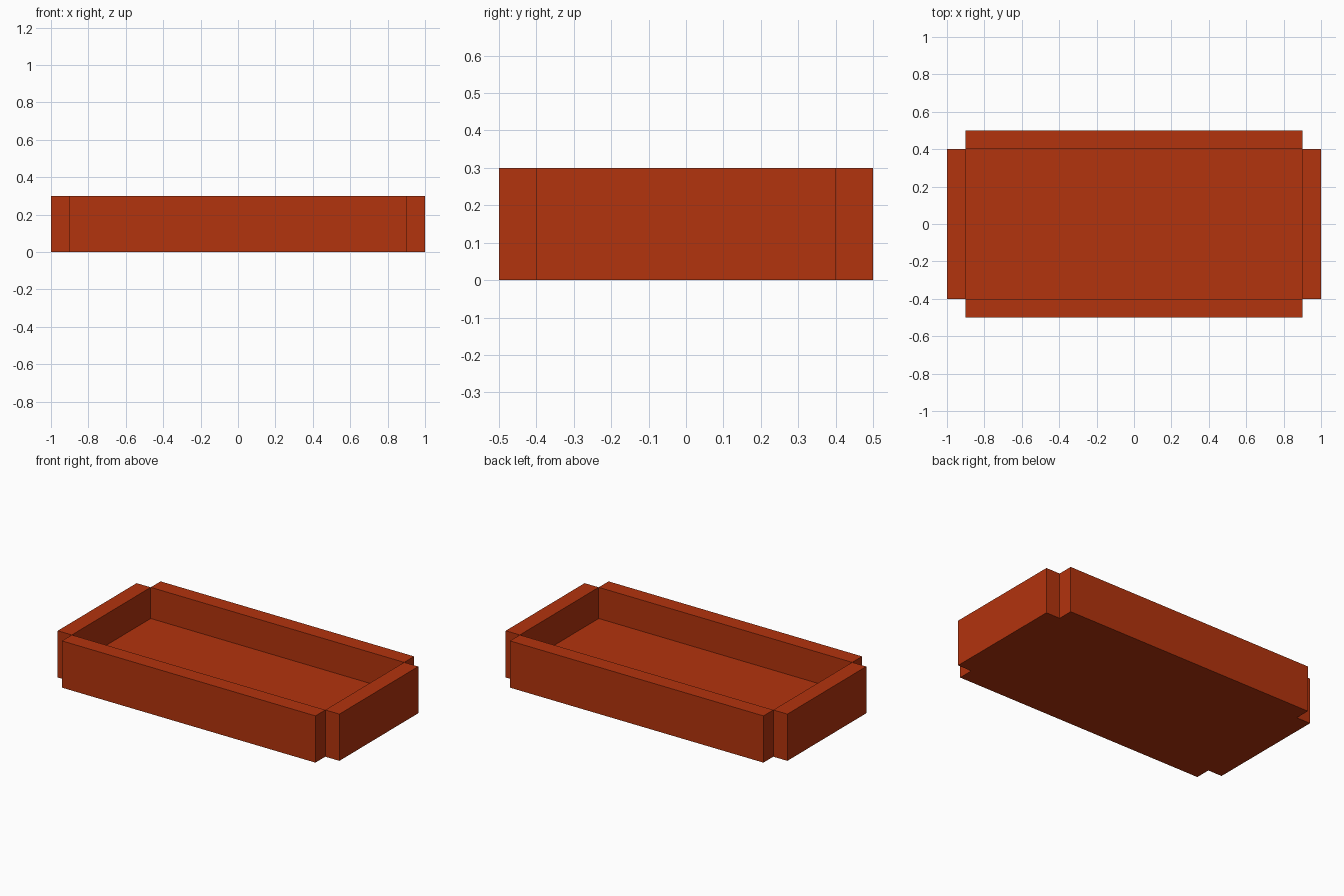
import bpy

cube = bpy.data.objects.get("Cube")
if cube:
    bpy.data.objects.remove(cube, do_unlink=True)

LENGTH, WIDTH = 1.8, 0.8       # inner floor
WALL, HEIGHT, FLOOR = 0.1, 0.3, 0.1

# Single rust red colour
color = (0.45, 0.033, 0.004, 1)
red = bpy.data.materials.new("rust_red")
red.use_nodes = True
red.diffuse_color = color
red.node_tree.nodes["Principled BSDF"].inputs["Base Color"].default_value = color


def box(name, x, y, size):
    """Box standing on z = 0, centred at x, y."""
    bpy.ops.mesh.primitive_cube_add(size=1, location=(x, y, size[2] / 2))
    ob = bpy.context.object
    ob.name = name
    ob.scale = size
    bpy.ops.object.transform_apply(location=False, rotation=False, scale=True)
    ob.data.materials.append(red)
    return ob


# Tray floor
box("tray_floor", 0, 0, (LENGTH, WIDTH, FLOOR))

# Long walls at front and back, leaving the corners notched
for name, s in (("front_wall", -1), ("back_wall", 1)):
    box(name, 0, s * (WIDTH + WALL) / 2, (LENGTH, WALL, HEIGHT))

# Short walls at the ends
for name, s in (("right_wall", -1), ("left_wall", 1)):
    box(name, s * (LENGTH + WALL) / 2, 0, (WALL, WIDTH, HEIGHT))
